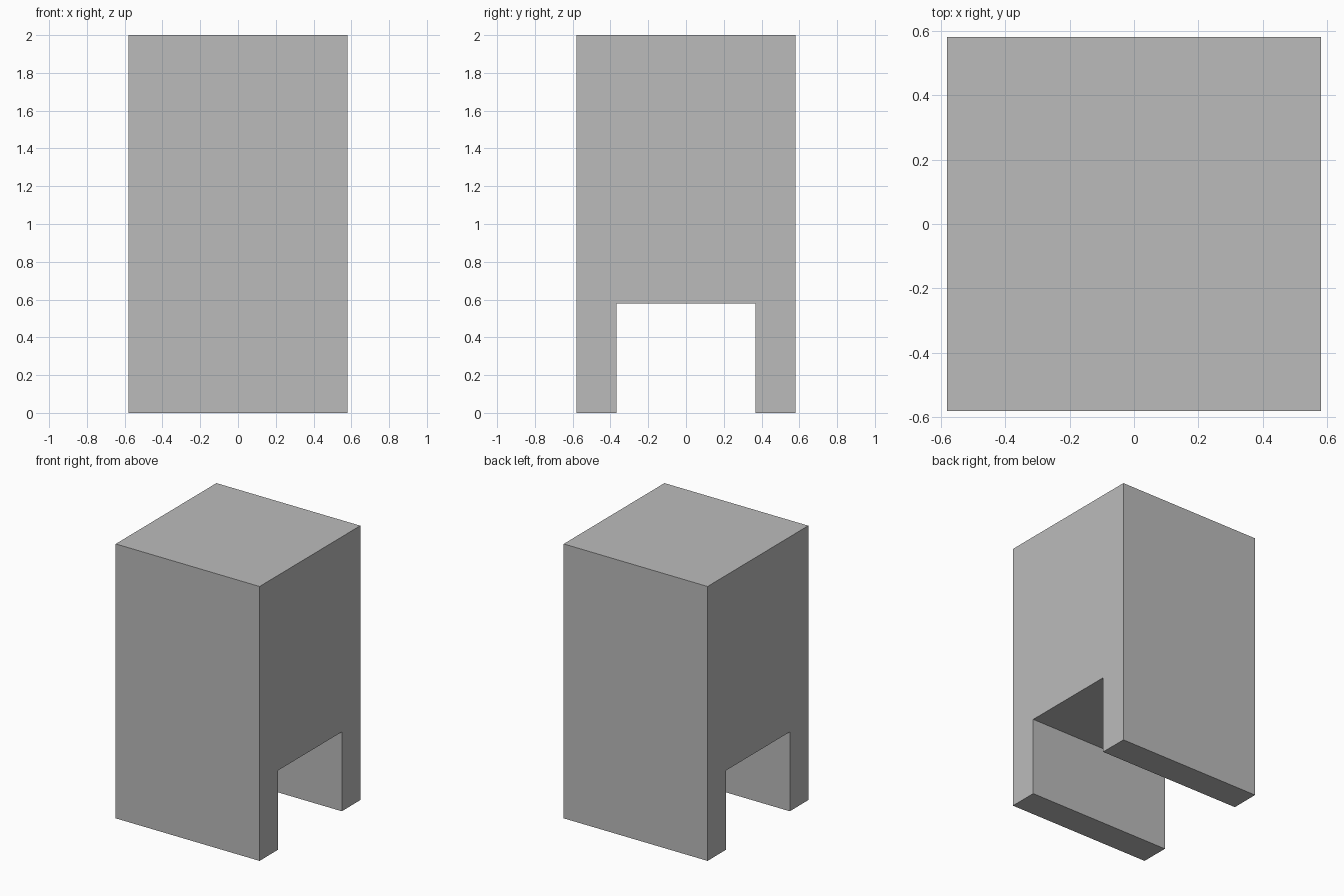
import bpy
import bmesh

if "Cube" in bpy.data.objects:
    bpy.data.objects.remove(bpy.data.objects["Cube"], do_unlink=True)

HALF, GAP, ARCH, TOP = 0.58, 0.367, 0.578, 2.0

# Plain grey finish
grey = bpy.data.materials.new("plain grey")
grey.use_nodes = True
colour = (0.5, 0.5, 0.5, 1)
grey.diffuse_color = colour
grey.node_tree.nodes["Principled BSDF"].inputs["Base Color"].default_value = colour

# Side profile: a tall block with a square passage through its foot
half_profile = [(GAP, ARCH), (GAP, 0), (HALF, 0), (HALF, TOP)]
profile = half_profile + [(-y, z) for y, z in reversed(half_profile)]

# Extrude the profile across the width
bm = bmesh.new()
face = bm.faces.new([bm.verts.new((-HALF, y, z)) for y, z in profile])
result = bmesh.ops.extrude_face_region(bm, geom=[face])
moved = [v for v in result["geom"] if isinstance(v, bmesh.types.BMVert)]
bmesh.ops.translate(bm, verts=moved, vec=(2 * HALF, 0, 0))
bmesh.ops.recalc_face_normals(bm, faces=bm.faces)

mesh = bpy.data.meshes.new("block_with_passage")
bm.to_mesh(mesh)
bm.free()
mesh.materials.append(grey)
block = bpy.data.objects.new("block_with_passage", mesh)
bpy.context.collection.objects.link(block)
